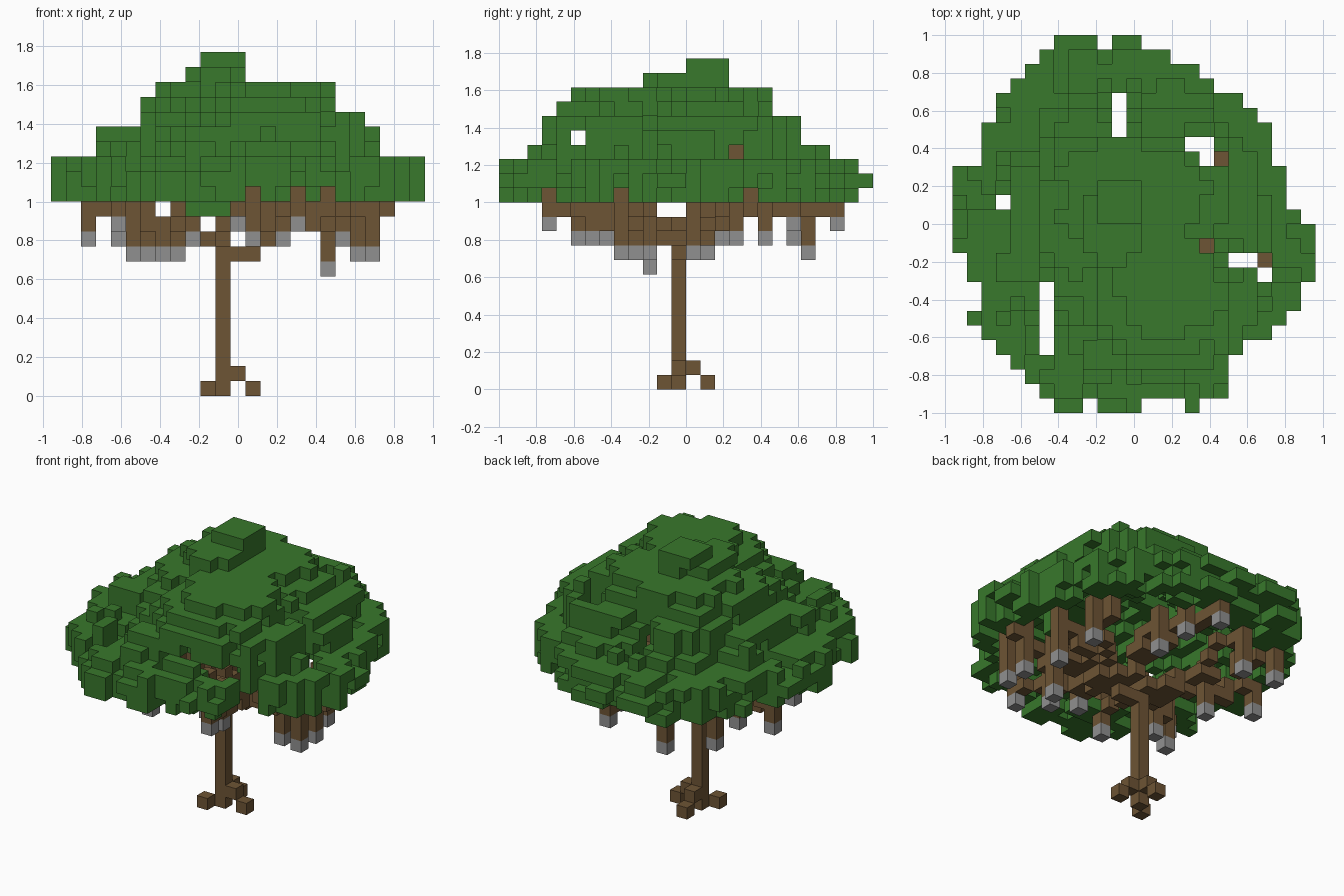
import bpy, bmesh, math, random
from mathutils import Vector

random.seed(4)
CELL = 2 / 26
ORIGIN = Vector((-12.5, -13, 0)) * CELL

cube = bpy.data.objects.get("Cube")
if cube:
    bpy.data.objects.remove(cube)


def make_material(name, rgb):
    mat = bpy.data.materials.new(name)
    mat.use_nodes = True
    color = (*rgb, 1)
    mat.diffuse_color = color
    mat.node_tree.nodes["Principled BSDF"].inputs["Base Color"].default_value = color
    return mat


leaf_green = make_material("leaf green", (0.040, 0.188, 0.025))
bark_brown = make_material("bark brown", (0.155, 0.089, 0.035))
pod_grey = make_material("pod grey", (0.28, 0.28, 0.28))


def build_blocks(name, cells, mat):
    """Join grid cells into one mesh that has only its outer faces."""
    bm = bmesh.new()
    corners = {}

    def corner(point):
        if point not in corners:
            corners[point] = bm.verts.new(ORIGIN + Vector(point) * CELL)
        return corners[point]

    for cell in sorted(cells):
        for axis in range(3):
            for side in (0, 1):
                near = list(cell)
                near[axis] += 2 * side - 1
                if tuple(near) in cells:
                    continue
                loop = []
                for u, v in ((0, 0), (1, 0), (1, 1), (0, 1)):
                    point = list(cell)
                    point[axis] += side
                    point[(axis + 1) % 3] += u
                    point[(axis + 2) % 3] += v
                    loop.append(corner(tuple(point)))
                bm.faces.new(loop if side else loop[::-1])
    mesh = bpy.data.meshes.new(name)
    bm.to_mesh(mesh)
    bm.free()
    mesh.materials.append(mat)
    obj = bpy.data.objects.new(name, mesh)
    bpy.context.collection.objects.link(obj)
    return obj


# Trunk and roots
trunk_i, trunk_j = 11, 12
trunk = {(trunk_i, trunk_j, k) for k in range(12)}
roots = {(10, 11, 0), (13, 12, 0), (12, 12, 1), (11, 14, 0), (11, 13, 1)}

# Hanging pods, each at the end of a branch
pods = {
    (18, 10, 8), (7, 9, 9), (5, 8, 9), (6, 14, 9), (8, 21, 9), (21, 8, 9),
    (21, 10, 9), (20, 13, 9), (9, 5, 10), (2, 15, 10), (13, 7, 10),
    (15, 6, 10), (19, 16, 10), (14, 18, 10), (4, 20, 10), (4, 7, 11),
    (16, 3, 11), (13, 20, 11), (12, 23, 11),
}

# Openings through the crown, and twigs showing in some of them
twigs = [(18, 17), (17, 11), (21, 10)]
gaps = {(11, j) for j in (19, 20, 21)} | {(6, j) for j in range(4, 9)}
gaps |= {(16, 18), (17, 18), (17, 17), (3, 14), (19, 10), (20, 10), (21, 9)}
gaps |= {(9, 0), (10, 25)}


def is_clear(cell):
    """Open slots between the branches."""
    i, j, k = cell
    return (i, j) in gaps or (i, k) in {(10, 11), (7, 12), (12, 10), (12, 11)} \
        or (j, k) in {(11, 12), (17, 10), (17, 11)}


# Branches run from the trunk top, or its side arm, to the stem above each pod
branches = set()
for i, j, k in sorted(pods):
    start = Vector((13 if i > 11 else trunk_i, trunk_j, 10))
    end = Vector((i, j, 12))
    steps = int(2 * max(abs(i - start.x), abs(j - start.y)))
    for s in range(steps + 1):
        p = start.lerp(end, s / steps)
        branches.add((round(p.x), round(p.y), round(p.z)))
    branches |= {(i, j, z) for z in range(k + 1, 14)}
for i, j in twigs:
    branches |= {(i, j, 12), (i, j, 13)}
branches = {c for c in branches if not is_clear(c)} - trunk - pods
branches |= {(12, 12, 9), (13, 12, 9), (22, 10, 12)}
branches |= {(18, 16, k) for k in range(13, 17)}

# Crown outline: first and last cell of each row, front to back
row_start = [7, 6, 5, 4, 3, 2, 1, 2, 2, 1, 1] + [0] * 6 + [2, 2, 2, 3, 3, 4, 5, 6, 7]
row_end = [12, 18, 18, 18, 19, 21, 22, 23, 23] + [24] * 4 + [23, 22, 22, 22]
row_end += [21, 21, 21, 20, 19, 17, 16, 14, 12]

# Extent of each upper layer: x first, x last, y first, y last
upper = {
    16: (3, 21, 2, 22), 17: (3, 21, 3, 20), 18: (6, 20, 3, 20),
    19: (6, 18, 4, 18), 20: (7, 18, 5, 18), 21: (9, 12, 10, 15),
    22: (10, 12, 13, 15),
}
# Leaf mounds that shape the high layers: centre x, centre y, radius
mounds = [(14.5, 8.5, 3.9), (11, 14, 4.4), (15, 15.5, 2.8)]


def inside(i, j, box, rough):
    x0, x1, y0, y1 = box
    if not (x0 <= i <= x1 and y0 <= j <= y1):
        return False
    dx = (2 * i - x0 - x1) / (x1 - x0 + 1)
    dy = (2 * j - y0 - y1) / (y1 - y0 + 1)
    return math.hypot(dx, dy) < 1 + rough


def on_mound(i, j, k, rough):
    x0, x1, y0, y1 = upper[k]
    spread = 1.3 * (20 - k) + 4 * rough
    return x0 <= i <= x1 and y0 <= j <= y1 and any(
        math.hypot(i - a, j - b) < r + spread for a, b, r in mounds)


# Stepped leaf shell, three to four cells deep
leaves = {(i, j, 12) for i in (9, 10, 11) for j in (4, 5)} | {(16, 0, 14)}
for j, (first, last) in enumerate(zip(row_start, row_end)):
    for i in range(first, last + 1):
        if (i, j) in gaps or (i, j) in twigs:
            continue
        wave = 0.07 * math.sin(1.3 * i + 0.6 * j) + 0.05 * math.sin(1.7 * j - i)
        rough = wave + random.uniform(-0.1, 0.08)
        rim = not inside(i, j, (1, 23, 1, 24), rough)
        top = 14 if j == 25 or (rim and random.random() < 0.35) else 15
        for k, box in upper.items():
            if on_mound(i, j, k, rough) if 18 <= k <= 20 else inside(i, j, box, rough):
                top = k
        # Dip toward the openings
        if any(abs(i - a) + abs(j - b) == 1 for a, b in gaps):
            top = max(14, top - random.choice((0, 1, 2)))
        bottom = max(13, top - random.choice((2, 3, 3)))
        if j == 25 or (rim and random.random() < 0.35):
            bottom = 14
        leaves |= {(i, j, k) for k in range(bottom, top + 1)}


def is_loose(cell):
    """Pick some side cells to drop, so the leaves above overhang."""
    i, j, k = cell
    if abs(i - 12) > abs(j - 12.5):
        outer = (i + (1 if i > 12 else -1), j, k)
    else:
        outer = (i, j + (1 if j > 12 else -1), k)
    return (k > 12 and outer not in leaves and (i, j, k + 1) in leaves
            and random.random() < 0.3)


def is_cut(cell):
    """Leave the side slots and the stems under the rim open."""
    i, j, k = cell
    if k == 13:
        return (i, j) in {(13, y) for y in range(7)} | {(18, y) for y in range(10)} \
            or (j == 3 and i > 16) or (j == 8 and i > 21)
    if k == 16:
        return (12 <= i <= 17 and 3 <= j <= 7) or (j == 16 and i > 18)
    return k == 17 and j == 5


leaves -= {c for c in sorted(leaves) if is_loose(c) or is_cut(c)}
leaves -= branches | trunk | pods

build_blocks("trunk", trunk, bark_brown)
build_blocks("roots", roots, bark_brown)
build_blocks("branches", branches, bark_brown)
build_blocks("hanging_pods", pods, pod_grey)
build_blocks("leaf_crown", leaves, leaf_green)
